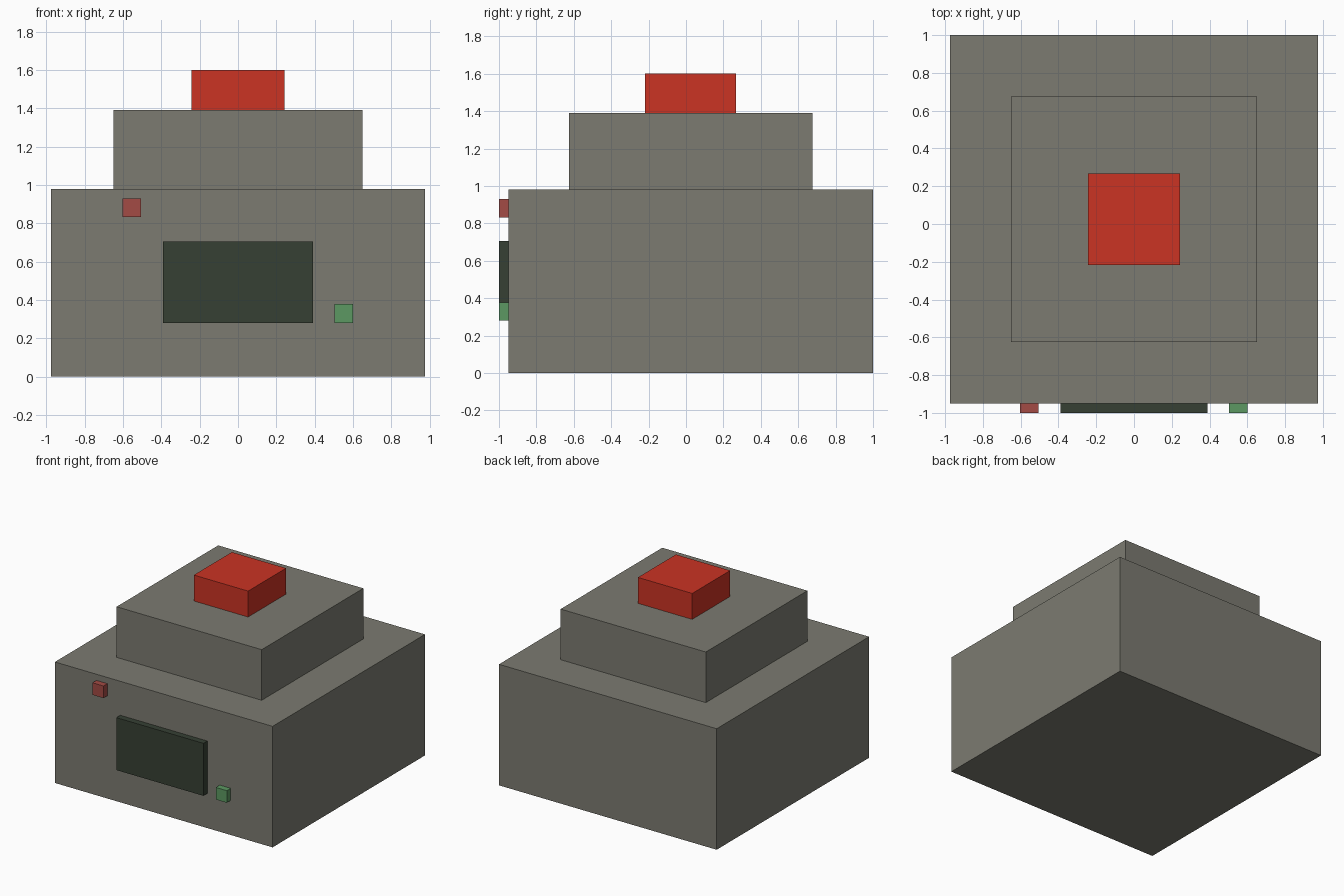
import bpy
import bmesh
from mathutils import Vector

default = bpy.data.objects.get("Cube")
if default:
    bpy.data.objects.remove(default, do_unlink=True)


def material(name, rgb):
    mat = bpy.data.materials.new(name)
    mat.use_nodes = True
    mat.diffuse_color = (*rgb, 1)
    mat.node_tree.nodes["Principled BSDF"].inputs["Base Color"].default_value = (*rgb, 1)
    return mat


def box(name, low, high, mat):
    """Flat-shaded box spanning two opposite corners."""
    low, high = Vector(low), Vector(high)
    bm = bmesh.new()
    bmesh.ops.create_cube(bm, size=1)
    bmesh.ops.scale(bm, vec=high - low, verts=bm.verts)
    mesh = bpy.data.meshes.new(name)
    bm.to_mesh(mesh)
    bm.free()
    mesh.materials.append(mat)
    obj = bpy.data.objects.new(name, mesh)
    obj.location = (low + high) / 2
    bpy.context.collection.objects.link(obj)
    return obj


grey = material("warm grey", (0.2, 0.197, 0.165))
red = material("bright red", (0.597, 0.033, 0.017))
dark_green = material("dark green", (0.037, 0.051, 0.034))
dull_red = material("dull red", (0.366, 0.069, 0.058))
green = material("leaf green", (0.107, 0.314, 0.122))

FRONT = -0.95       # front face of the housing
PROUD = -1.0        # front face of the fitted panel and lamps
BASE_TOP, TIER_TOP = 0.98, 1.39

# Stepped housing with a push button on top
box("housing", (-0.975, FRONT, 0), (0.975, 1, BASE_TOP), grey)
box("upper_tier", (-0.65, -0.625, BASE_TOP), (0.65, 0.675, TIER_TOP), grey)
box("push_button", (-0.243, -0.218, TIER_TOP), (0.243, 0.268, 1.6), red)

# Screen and indicator lamps on the front
box("screen", (-0.39, PROUD, 0.28), (0.39, FRONT, 0.705), dark_green)
box("red_lamp", (-0.603, PROUD, 0.832), (-0.505, FRONT, 0.93), dull_red)
box("green_lamp", (0.502, PROUD, 0.28), (0.6, FRONT, 0.378), green)
